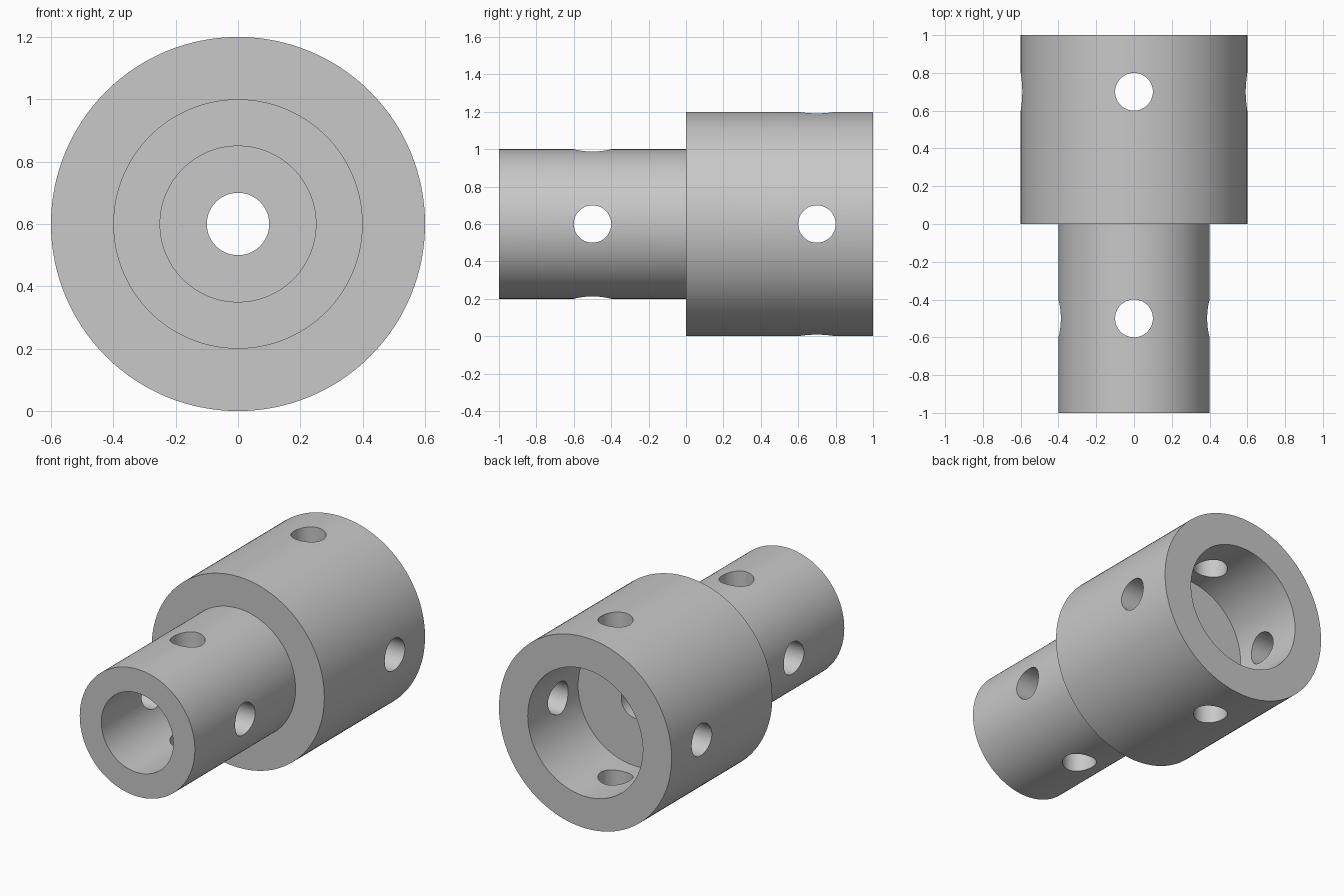
import bpy, bmesh
from math import pi
from mathutils import Matrix, Vector

cube = bpy.data.objects.get("Cube")
if cube:
    bpy.data.objects.remove(cube, do_unlink=True)

AXIS_Z = 0.6
HOLE_R = 0.1

grey = bpy.data.materials.new("plain grey")
grey.use_nodes = True
grey.diffuse_color = (0.58, 0.58, 0.58, 1)
grey.node_tree.nodes["Principled BSDF"].inputs["Base Color"].default_value = grey.diffuse_color


def add_object(name, bm):
    bmesh.ops.recalc_face_normals(bm, faces=bm.faces)
    mesh = bpy.data.meshes.new(name)
    bm.to_mesh(mesh)
    bm.free()
    mesh.materials.append(grey)
    obj = bpy.data.objects.new(name, mesh)
    bpy.context.collection.objects.link(obj)
    return obj


def lathe(name, profile, steps=128):
    """Spin a closed (radius, y) profile around the long axis."""
    bm = bmesh.new()
    verts = [bm.verts.new((r, y, AXIS_Z)) for r, y in profile]
    edges = [bm.edges.new((a, b)) for a, b in zip(verts, verts[1:] + verts[:1])]
    bmesh.ops.spin(bm, geom=verts + edges, cent=(0, 0, AXIS_Z), axis=(0, 1, 0),
                   angle=2 * pi, steps=steps, use_merge=True)
    bmesh.ops.remove_doubles(bm, verts=bm.verts, dist=1e-5)
    return add_object(name, bm)


def drill(name, y, axis):
    """Rod that cuts a pin hole right across the body."""
    turn = Matrix.Rotation(pi / 2, 4, 'Y') if axis == 'X' else Matrix()
    bm = bmesh.new()
    bmesh.ops.create_cone(bm, cap_ends=True, segments=64, radius1=HOLE_R, radius2=HOLE_R,
                          depth=1.6, matrix=Matrix.Translation(Vector((0, y, AXIS_Z))) @ turn)
    rod = add_object(name, bm)
    rod.hide_render = True
    return rod


# Stepped sleeve: narrow spigot, wide socket, two bores joined by a small passage
coupling = lathe("stepped_coupling", [
    (0.25, -1), (0.4, -1), (0.4, 0), (0.6, 0), (0.6, 1),
    (0.4, 1), (0.4, 0.5), (HOLE_R, 0.5), (HOLE_R, -0.2), (0.25, -0.2)])

# Crossed pin holes through both sections
cutters = []
for part, y in (("spigot", -0.5), ("socket", 0.7)):
    for axis in "XZ":
        rod = drill(f"{part}_pin_cutter_{axis.lower()}", y, axis)
        cut = coupling.modifiers.new(rod.name, 'BOOLEAN')
        cut.operation = 'DIFFERENCE'
        cut.solver = 'EXACT'
        cut.object = rod
        cutters.append(rod)

# Bake the cuts, then shade the curved walls smooth and keep the rims crisp
bpy.context.view_layer.update()
baked = bpy.data.meshes.new_from_object(
    coupling.evaluated_get(bpy.context.evaluated_depsgraph_get()))
coupling.modifiers.clear()
coupling.data = baked
for rod in cutters:
    bpy.data.objects.remove(rod, do_unlink=True)

bpy.ops.object.select_all(action='DESELECT')
coupling.select_set(True)
bpy.context.view_layer.objects.active = coupling
bpy.ops.object.shade_smooth_by_angle(angle=pi / 6)
